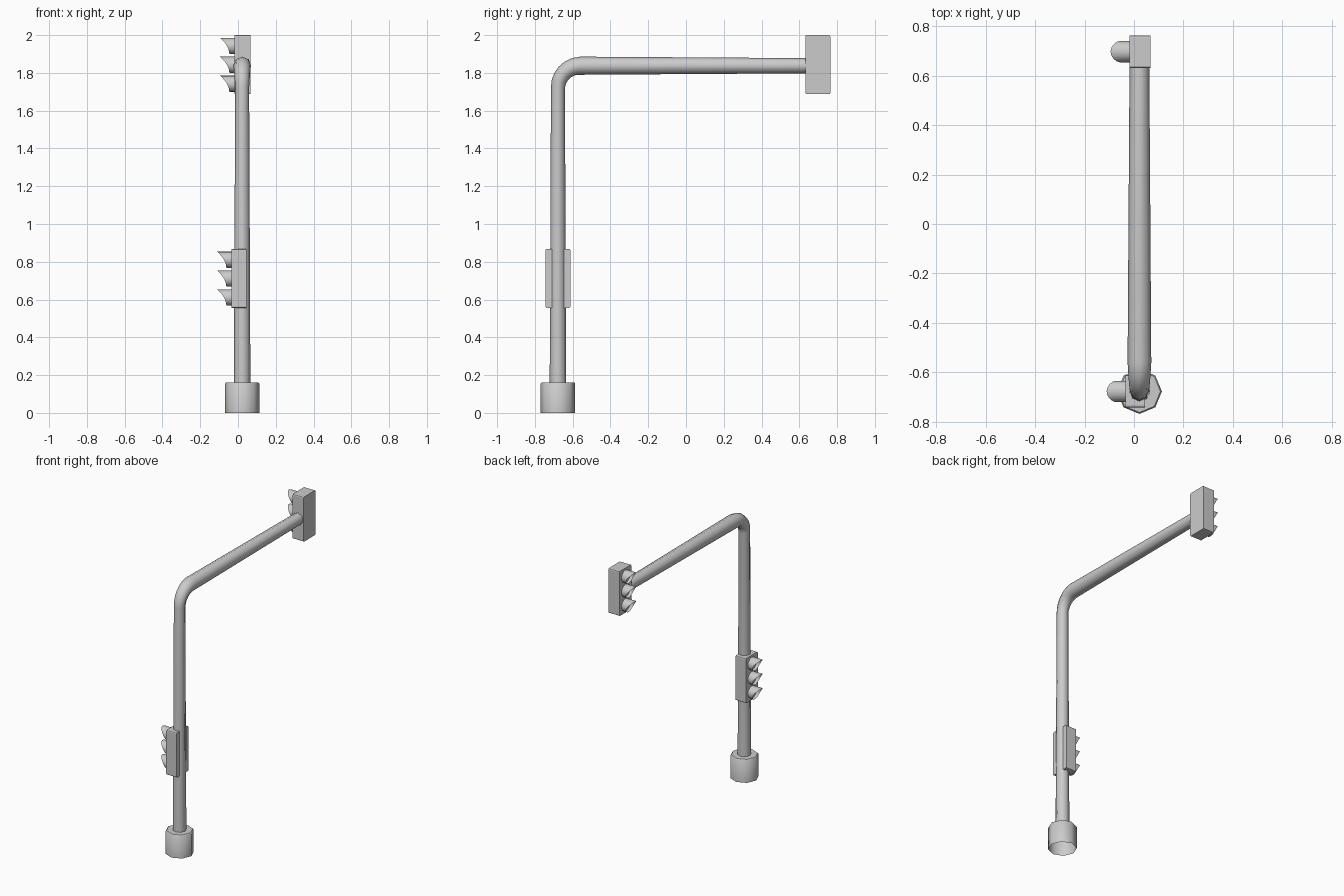
import bpy, bmesh
from math import sin, cos, pi, radians
from mathutils import Vector

if "Cube" in bpy.data.objects:
    bpy.data.objects.remove(bpy.data.objects["Cube"])

PX, PY = 0.022, -0.678   # pole axis


def finish(name, bm, smooth=None):
    bmesh.ops.recalc_face_normals(bm, faces=bm.faces[:])
    me = bpy.data.meshes.new(name)
    bm.to_mesh(me)
    bm.free()
    ob = bpy.data.objects.new(name, me)
    bpy.context.collection.objects.link(ob)
    if smooth:
        bpy.ops.object.select_all(action='DESELECT')
        ob.select_set(True)
        bpy.context.view_layer.objects.active = ob
        bpy.ops.object.shade_smooth_by_angle(angle=radians(smooth))
    return ob


def bridge(bm, a, b):
    n = len(a)
    for i in range(n):
        bm.faces.new((a[i], a[(i + 1) % n], b[(i + 1) % n], b[i]))


def tube(name, stations, sides=8, caps=(True, True)):
    """Rings along a path in the yz plane: (y, z, tilt, radius)."""
    bm = bmesh.new()
    rings = []
    for y, z, tilt, r in stations:
        side = Vector((0, cos(tilt), -sin(tilt)))
        rings.append([bm.verts.new(Vector((PX, y, z)) + r * (
            cos(2 * pi * i / sides) * Vector((1, 0, 0))
            + sin(2 * pi * i / sides) * side)) for i in range(sides)])
    for a, b in zip(rings, rings[1:]):
        bridge(bm, a, b)
    if caps[0]:
        bm.faces.new(rings[0])
    if caps[1]:
        bm.faces.new(rings[-1])
    return finish(name, bm, 50)


# base sleeve, open underneath
tube("base", [(PY, 0, 0, 0.091), (PY, 0.155, 0, 0.091), (PY, 0.162, 0, 0.085)],
     caps=(False, True))

# tapered pole, bend and arm in one sweep
R = 0.118
path = [(PY, 0.1, 0, 0.044)]
for k in range(7):
    t = k / 6
    a = t * pi / 2
    path.append((PY + R * (1 - cos(a)), 1.72 + R * sin(a), a, 0.037 + 0.011 * t))
path.append((0.66, 1.838, pi / 2, 0.04))
tube("pole_and_arm", path)


def housing(name, x0, x1, y, z):
    bm = bmesh.new()
    bmesh.ops.create_cube(bm, size=1)
    for v in bm.verts:
        v.co = Vector(((x0 + x1) / 2 + v.co.x * (x1 - x0),
                       y + v.co.y * 0.132, z + v.co.z * 0.313))
    edges = [e for e in bm.edges
             if abs(e.verts[0].co.x - e.verts[1].co.x) > 0.01]
    bmesh.ops.bevel(bm, geom=edges, offset=0.008, segments=2, profile=0.5,
                    affect='EDGES')
    finish(name, bm)


def hood(name, x, y, z, r=0.043, n=16):
    """Visor sheet, long at the top and short below, with a lens inside."""
    bm = bmesh.new()
    back, front, lens = [], [], []
    for i in range(n):
        a = 2 * pi * i / n
        dy, dz = r * sin(a), r * cos(a)
        t = (1 + cos(a)) / 2
        back.append(bm.verts.new((x + 0.002, y + dy, z + dz)))
        front.append(bm.verts.new((x - 0.027 - 0.049 * t * t, y + dy, z + dz)))
        lens.append(bm.verts.new((x - 0.006, y + dy * 0.98, z + dz * 0.98)))
    bridge(bm, back, front)
    tip = bm.verts.new((x - 0.014, y, z))
    for i in range(n):
        bm.faces.new((lens[i], lens[(i + 1) % n], tip))
    finish(name, bm, 40)


# two signal heads with three lamps each
for label, x0, x1, y, z in (("upper", -0.019, 0.066, 0.698, 1.8435),
                            ("lower", -0.035, 0.045, PY, 0.712)):
    housing(label + "_signal_box", x0, x1, y, z)
    for k in range(3):
        hood(f"{label}_lamp_hood_{k + 1}", x0, y, z - 0.001 + 0.1 * (1 - k))
